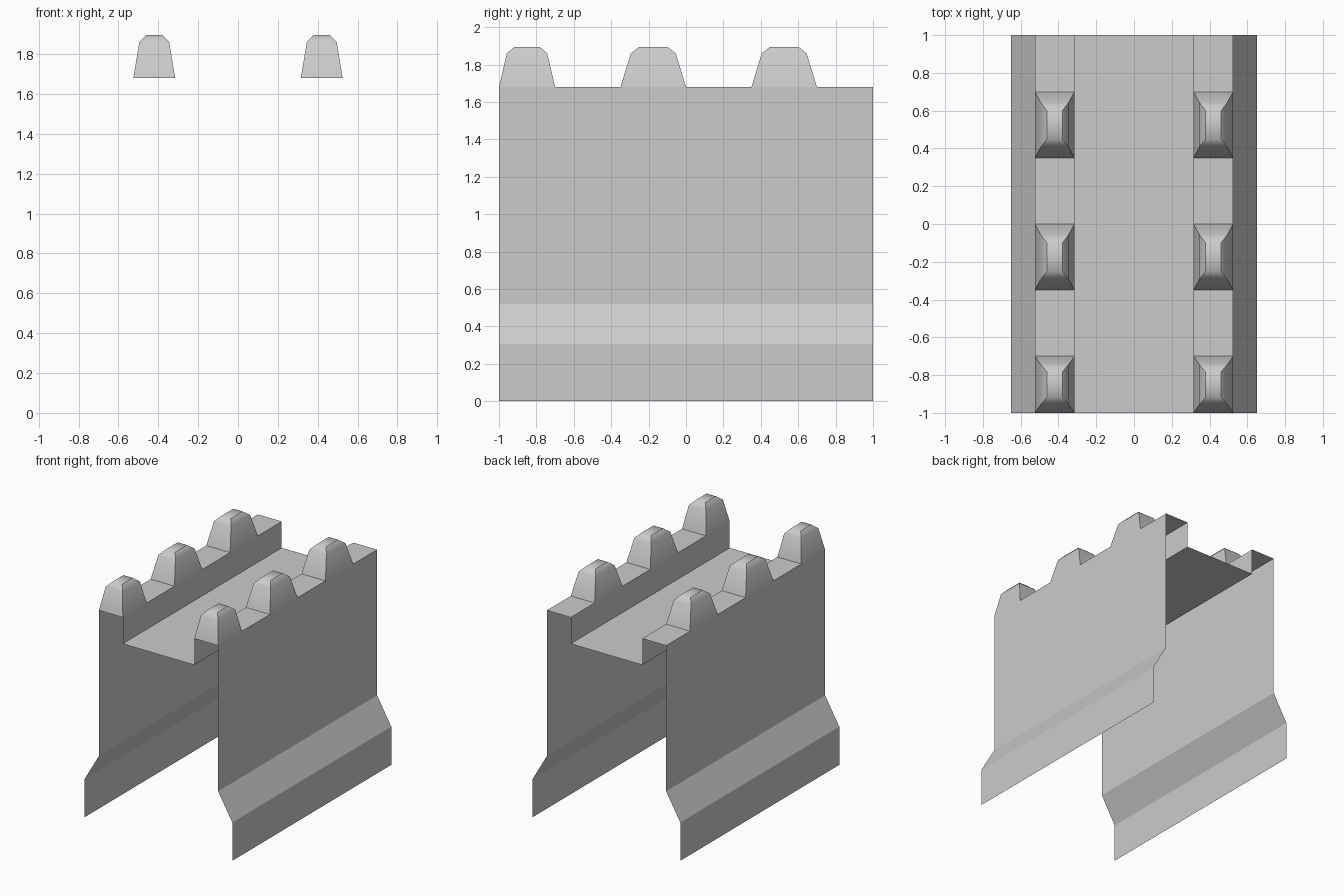
import bpy, bmesh
from math import radians

if "Cube" in bpy.data.objects:
    bpy.data.objects.remove(bpy.data.objects["Cube"])

bm = bmesh.new()

# Cross-section of the right half: flared outer wall, parapet top, inner parapet, walkway
OUT, INN, TOP = 0.525, 0.315, 1.68
half = [(0.65, 0), (0.65, 0.305), (OUT, 0.52), (OUT, TOP), (INN, TOP), (INN, 1.47)]
profile = half + [(-x, z) for x, z in reversed(half)]

# Merlons: (y start, y end, inset of shoulder, inset of top)
merlons = [(-1.0, -0.70, 0.042, 0.083), (-0.35, 0.0, 0.055, 0.10), (0.35, 0.70, 0.055, 0.10)]
cuts = [-1.0, -0.70, -0.35, 0.0, 0.35, 0.70, 1.0]


def quad(pts, smooth=False):
    f = bm.faces.new([bm.verts.new(p) for p in pts])
    f.smooth = smooth


def add_merlon(sx, y0, y1, shoulder, cap):
    # Hollow tapered block with a chamfered top, open to the parapet below
    rings = []
    for dx, dy, z in [(0, 0, TOP), (0.03, shoulder, 1.86), (0.064, cap, 1.895)]:
        a, b = sorted((sx * (OUT - dx), sx * (INN + dx)))
        c, d = y0 + dy, y1 - dy
        rings.append([(a, c, z), (b, c, z), (b, d, z), (a, d, z)])
    for lo, hi in zip(rings, rings[1:]):
        for i in range(4):
            j = (i + 1) % 4
            quad([lo[i], lo[j], hi[j], hi[i]], True)
    quad(rings[-1], True)


# Wall shell, leaving the parapet top open where merlons stand
merlon_starts = [m[0] for m in merlons]
for y0, y1 in zip(cuts, cuts[1:]):
    for (xa, za), (xb, zb) in zip(profile, profile[1:]):
        parapet_top = za == TOP and zb == TOP
        if parapet_top and y0 in merlon_starts:
            continue
        quad([(xa, y0, za), (xa, y1, za), (xb, y1, zb), (xb, y0, zb)])

for sx in (-1, 1):
    for m in merlons:
        add_merlon(sx, *m)

# Weld the parts into one sheet and face it outward
bmesh.ops.remove_doubles(bm, verts=bm.verts[:], dist=0.0005)
bmesh.ops.recalc_face_normals(bm, faces=bm.faces[:])
walk = min((f for f in bm.faces if abs(f.normal.z) > 0.99),
           key=lambda f: f.calc_center_median().z)
if walk.normal.z < 0:
    bmesh.ops.reverse_faces(bm, faces=bm.faces[:])

# Keep corners sharp, soften the shallow merlon chamfers
bm.normal_update()
for e in bm.edges:
    e.smooth = len(e.link_faces) == 2 and e.calc_face_angle(0) < radians(44)

mesh = bpy.data.meshes.new("battlement_wall")
bm.to_mesh(mesh)
bm.free()
wall = bpy.data.objects.new("battlement_wall", mesh)
bpy.context.collection.objects.link(wall)
